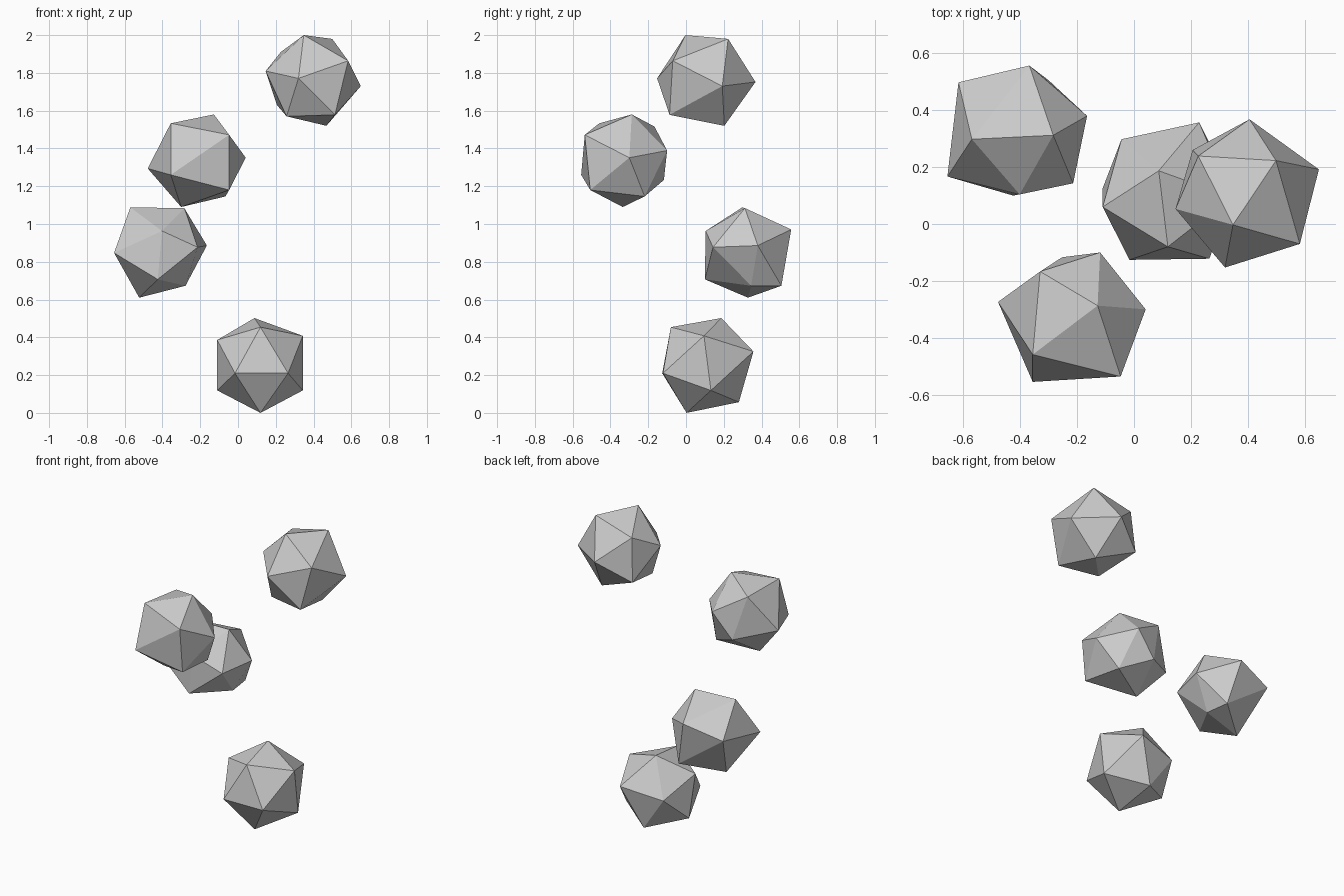
import bpy, bmesh


def stone(name, corners):
    """Flat-faced, slightly uneven twenty-sided stone wrapped around its 12 corners."""
    bm = bmesh.new()
    verts = [bm.verts.new(c) for c in corners]
    bmesh.ops.convex_hull(bm, input=verts)
    bmesh.ops.recalc_face_normals(bm, faces=bm.faces)
    mesh = bpy.data.meshes.new(name)
    bm.to_mesh(mesh)
    bm.free()
    obj = bpy.data.objects.new(name, mesh)
    bpy.context.collection.objects.link(obj)


# bottom stone, touching the ground
stone("bottom_stone", [
    (.119, .003, 0), (.119, -.08, .454), (-.016, -.126, .21), (.265, -.122, .21),
    (.087, .187, .502), (-.11, .06, .386), (-.11, .126, .119), (.343, .095, .408),
    (.343, .132, .119), (.229, .357, .325), (-.044, .298, .28), (.11, .28, .057)])

# lower middle stone, back left
stone("lower_middle_stone", [
    (-.57, .298, 1.088), (-.284, .312, 1.084), (-.402, .104, .963), (-.165, .38, .886),
    (-.214, .143, .877), (-.278, .345, .673), (-.425, .1, .707), (-.523, .328, .61),
    (-.656, .167, .847), (-.368, .557, .971), (-.617, .498, .9), (-.30, .505, .673)])

# upper middle stone, front left
stone("upper_middle_stone", [
    (-.128, -.287, 1.58), (-.047, -.536, 1.472), (.041, -.3, 1.351), (-.066, -.219, 1.146),
    (-.301, -.335, 1.09), (-.478, -.274, 1.294), (-.356, -.459, 1.533), (-.356, -.555, 1.26),
    (-.047, -.507, 1.18), (-.33, -.167, 1.516), (-.119, -.1, 1.389), (-.253, -.117, 1.233)])

# top stone, right
stone("top_stone", [
    (.348, -.003, 2), (.499, .223, 1.98), (.583, -.07, 1.864), (.65, .192, 1.73),
    (.468, .203, 1.52), (.257, -.02, 1.57), (.206, .26, 1.63), (.146, .053, 1.81),
    (.226, .239, 1.91), (.32, -.153, 1.771), (.513, -.087, 1.578), (.406, .368, 1.752)])
